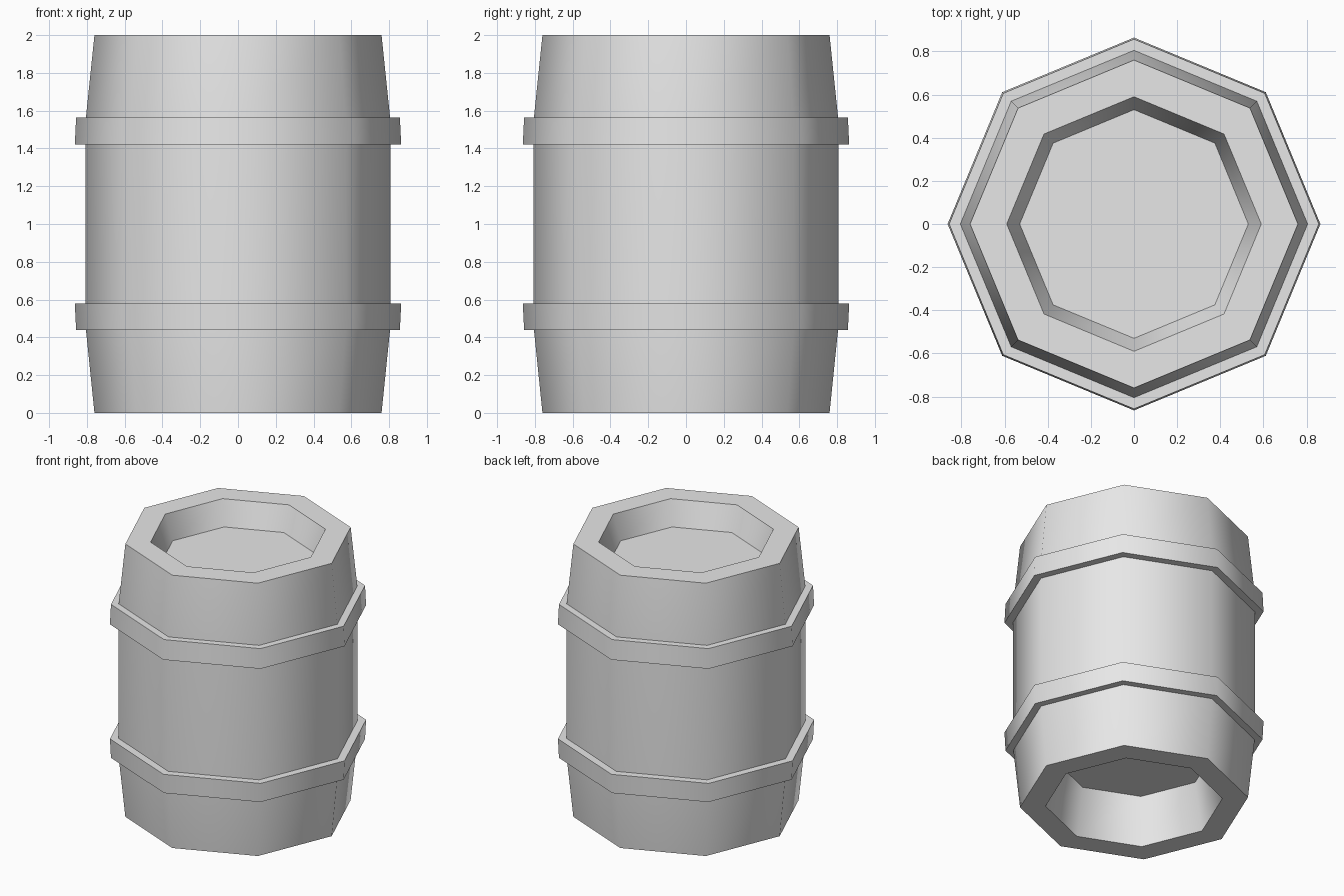
import bpy
import bmesh
import math

old = bpy.data.objects.get("Cube")
if old:
    bpy.data.objects.remove(old, do_unlink=True)

SIDES = 8

grey = bpy.data.materials.new("plain grey")
grey.use_nodes = True
colour = (0.8, 0.8, 0.8, 1.0)
grey.diffuse_color = colour
grey.node_tree.nodes["Principled BSDF"].inputs["Base Color"].default_value = colour


def turned(name, profile, closed=False):
    """Turn a (radius, height) profile into an eight-sided solid."""
    bm = bmesh.new()
    rings = []
    for r, z in profile:
        ring = []
        for i in range(SIDES):
            a = math.tau * i / SIDES
            ring.append(bm.verts.new((r * math.cos(a), r * math.sin(a), z)))
        rings.append(ring)
    pairs = list(zip(rings, rings[1:]))
    if closed:
        pairs.append((rings[-1], rings[0]))
    else:
        bm.faces.new(rings[0])
        bm.faces.new(rings[-1])
    for a, b in pairs:
        for i in range(SIDES):
            j = (i + 1) % SIDES
            bm.faces.new((a[i], a[j], b[j], b[i]))
    bmesh.ops.recalc_face_normals(bm, faces=bm.faces)
    mesh = bpy.data.meshes.new(name)
    bm.to_mesh(mesh)
    bm.free()
    mesh.materials.append(grey)
    obj = bpy.data.objects.new(name, mesh)
    bpy.context.collection.objects.link(obj)
    # Smooth around the sides, sharp at the rims
    bpy.ops.object.select_all(action="DESELECT")
    obj.select_set(True)
    bpy.context.view_layer.objects.active = obj
    bpy.ops.object.shade_smooth_by_angle(angle=math.radians(60))
    return obj


# Barrel body with a recess in each end, the lower one deeper
turned("barrel_body", [
    (0.53, 0.35), (0.59, 0.0), (0.76, 0.0), (0.805, 0.44), (0.807, 0.58),
    (0.807, 1.42), (0.805, 1.565), (0.76, 2.0), (0.59, 2.0), (0.53, 1.82),
])

# Hoops, each a little wider on the edge facing the middle
for name, outer, inner in (("lower_hoop", 0.44, 0.58), ("upper_hoop", 1.565, 1.42)):
    turned(name, [(0.78, outer), (0.857, outer), (0.864, inner), (0.78, inner)],
           closed=True)
